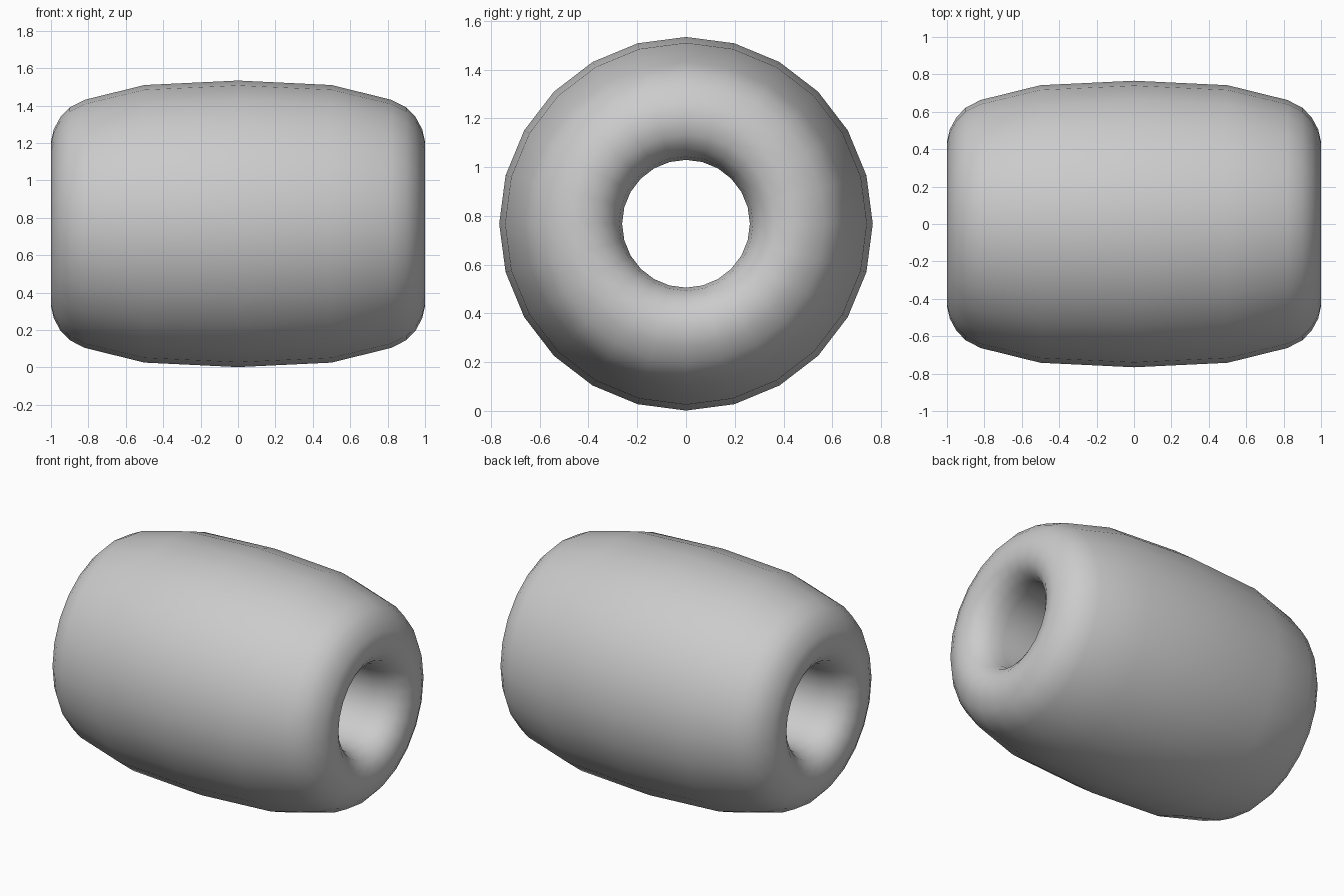
import bpy, bmesh
from math import cos, sin, pi

if "Cube" in bpy.data.objects:
    bpy.data.objects.remove(bpy.data.objects["Cube"])

SIDES, CENTRE_Z = 24, 0.768

# half of the closed cross-section (x, radius), from outer middle round the rim into the bore
half = [(0, .766), (.5, .742), (.82, .663), (.9, .622), (.95, .57), (.985, .505),
        (1, .44), (.985, .365), (.945, .31), (.88, .275), (.8, .262), (.5, .262), (0, .262)]
profile = half + [(-x, r) for x, r in half[-2:0:-1]]

# revolve the section around the x axis
bm = bmesh.new()
rings = []
for i in range(SIDES):
    a = 2 * pi * i / SIDES
    rings.append([bm.verts.new((x, r * cos(a), CENTRE_Z + r * sin(a))) for x, r in profile])
n = len(profile)
for i in range(SIDES):
    a, b = rings[i], rings[(i + 1) % SIDES]
    for j in range(n):
        k = (j + 1) % n
        bm.faces.new((a[j], a[k], b[k], b[j]))
bmesh.ops.recalc_face_normals(bm, faces=bm.faces)
for f in bm.faces:
    f.smooth = True

mesh = bpy.data.meshes.new("barrel_bead")
bm.to_mesh(mesh)
bm.free()
bpy.context.collection.objects.link(bpy.data.objects.new("barrel_bead", mesh))
